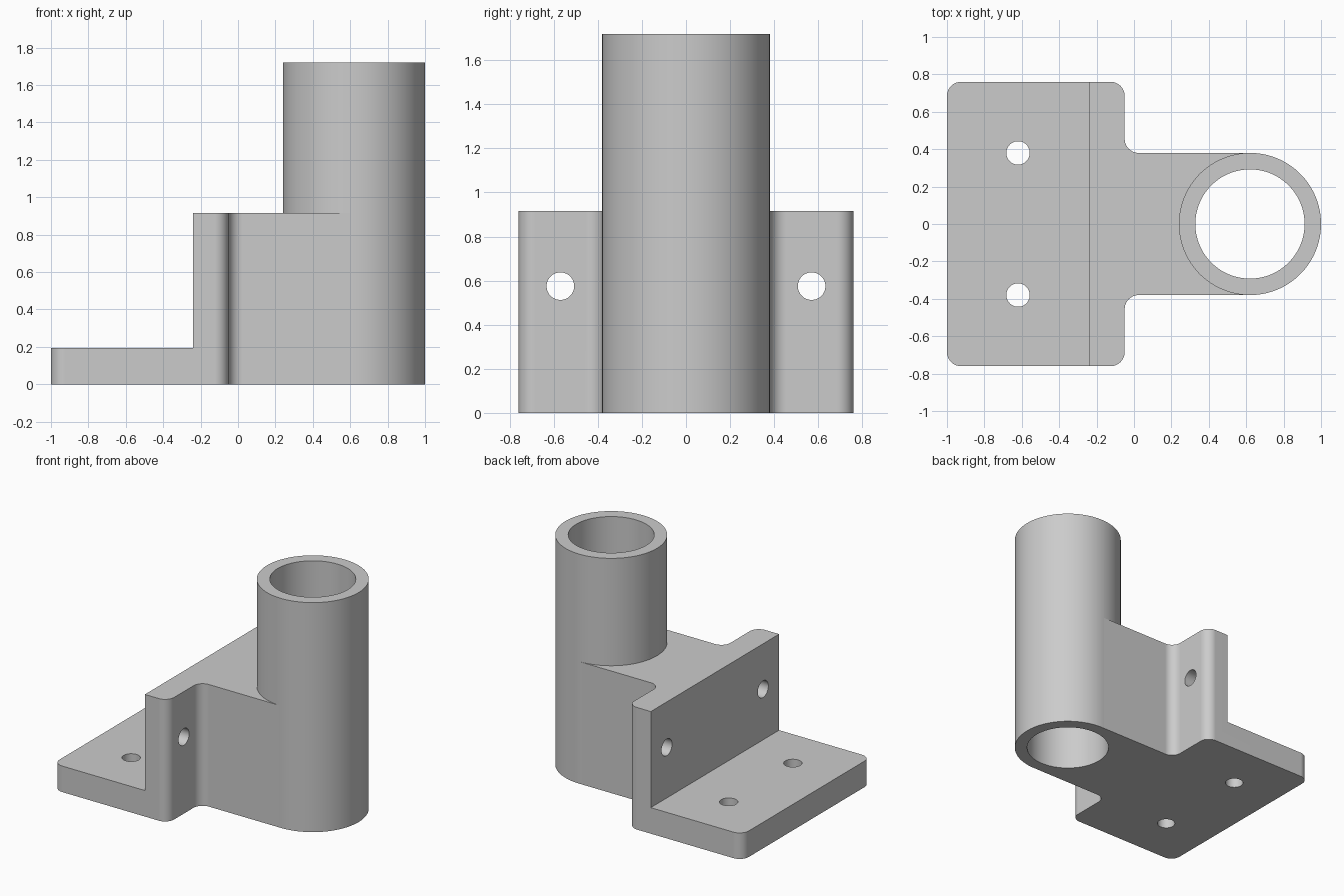
import bpy, bmesh
from math import pi, radians
from mathutils import Vector, Matrix

cube = bpy.data.objects.get("Cube")
if cube:
    bpy.data.objects.remove(cube, do_unlink=True)

# Main dimensions
FOOT_H, WALL_H, TUBE_H = 0.195, 0.915, 1.72
BACK, WALL_BACK, WALL_FRONT = -1.0, -0.24, -0.05
HALF_W, TUBE_R, BORE_R, TUBE_X = 0.76, 0.38, 0.292, 0.62
HOLE_R, FILLET = 0.0625, 0.075

grey = bpy.data.materials.new("plain grey")
grey.use_nodes = True
colour = (0.6, 0.6, 0.6, 1)
grey.diffuse_color = colour
grey.node_tree.nodes["Principled BSDF"].inputs["Base Color"].default_value = colour


def to_object(name, bm):
    bmesh.ops.recalc_face_normals(bm, faces=bm.faces)
    mesh = bpy.data.meshes.new(name)
    bm.to_mesh(mesh)
    bm.free()
    mesh.materials.append(grey)
    obj = bpy.data.objects.new(name, mesh)
    bpy.context.collection.objects.link(obj)
    return obj


def prism(name, outline, height):
    bm = bmesh.new()
    face = bm.faces.new([bm.verts.new((p.x, p.y, 0)) for p in outline])
    out = bmesh.ops.extrude_face_region(bm, geom=[face])
    top = [v for v in out["geom"] if isinstance(v, bmesh.types.BMVert)]
    bmesh.ops.translate(bm, verts=top, vec=(0, 0, height))
    return to_object(name, bm)


def cylinder(name, radius, length, centre, along_x=False, sides=48):
    turn = Matrix.Rotation(pi / 2 if along_x else 0, 4, 'Y')
    bm = bmesh.new()
    bmesh.ops.create_cone(bm, cap_ends=True, segments=sides, radius1=radius,
                          radius2=radius, depth=length,
                          matrix=Matrix.Translation(centre) @ turn)
    return to_object(name, bm)


def rounded(corners, steps=10):
    """Outline with right-angled corners rounded by each corner's radius."""
    points = []
    for i, (x, y, r) in enumerate(corners):
        c = Vector((x, y))
        if not r:
            points.append(c)
            continue
        a = (Vector(corners[i - 1][:2]) - c).normalized() * r
        b = (Vector(corners[(i + 1) % len(corners)][:2]) - c).normalized() * r
        start = -b
        for k in range(steps + 1):
            spin = Matrix.Rotation(pi / 2 * k / steps, 2)
            if (spin @ start).dot(-a) < 0 or a.cross(b) > 0:
                spin = spin.transposed()
            points.append(c + a + b + spin @ start)
    return points


def combine(obj, other, operation):
    mod = obj.modifiers.new(other.name, 'BOOLEAN')
    mod.operation, mod.solver, mod.object = operation, 'EXACT', other
    bpy.context.view_layer.objects.active = obj
    bpy.ops.object.modifier_apply(modifier=mod.name)
    bpy.data.objects.remove(other, do_unlink=True)


# T-shaped body: foot, upright wall and web, counter-clockwise outline
half = [(BACK, -HALF_W, FILLET), (WALL_FRONT, -HALF_W, FILLET),
        (WALL_FRONT, -TUBE_R, FILLET), (TUBE_X - 0.02, -TUBE_R, 0)]
corners = half + [(x, -y, r) for x, y, r in reversed(half)]
bracket = prism("bracket", rounded(corners), WALL_H)

# Step above the foot
step = [Vector(p) for p in ((-1.2, -1), (WALL_BACK, -1), (WALL_BACK, 1), (-1.2, 1))]
notch = prism("foot_step", step, 1)
notch.location.z = FOOT_H
bpy.context.view_layer.update()
combine(bracket, notch, 'DIFFERENCE')

# Tube and its through bore
tube = cylinder("tube", TUBE_R, TUBE_H, (TUBE_X, 0, TUBE_H / 2), sides=128)
combine(bracket, tube, 'UNION')
bore = cylinder("bore", BORE_R, 3, (TUBE_X, 0, 1), sides=128)
combine(bracket, bore, 'DIFFERENCE')

# Bolt holes through the foot and the wall
for side in (-1, 1):
    combine(bracket, cylinder("foot_hole", HOLE_R, 0.6, (-0.62, side * 0.38, 0.1)), 'DIFFERENCE')
    combine(bracket, cylinder("wall_hole", HOLE_R, 0.4, (-0.145, side * 0.57, 0.575), True), 'DIFFERENCE')

# Smooth rounds with crisp edges and flat planes
bpy.ops.object.select_all(action='DESELECT')
bracket.select_set(True)
bpy.context.view_layer.objects.active = bracket
bpy.ops.object.shade_smooth_by_angle(angle=radians(30))
weighted = bracket.modifiers.new("flat_planes", 'WEIGHTED_NORMAL')
weighted.keep_sharp = True
